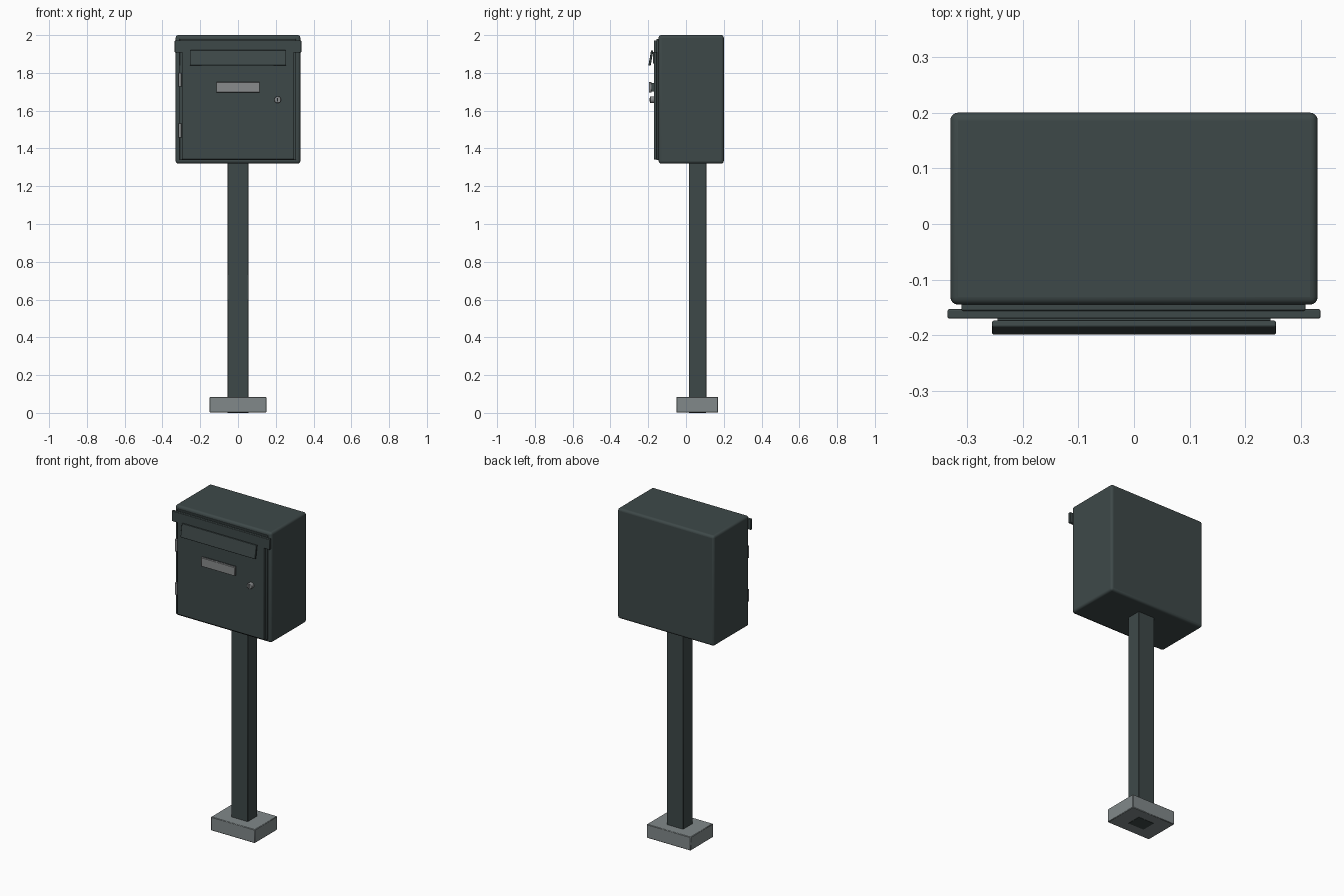
import bpy, math

if "Cube" in bpy.data.objects:
    bpy.data.objects.remove(bpy.data.objects["Cube"])


def material(name, rgb):
    m = bpy.data.materials.new(name)
    m.diffuse_color = (*rgb, 1)
    m.use_nodes = True
    m.node_tree.nodes["Principled BSDF"].inputs["Base Color"].default_value = m.diffuse_color
    return m


DARK = material("dark grey green paint", (0.048, 0.066, 0.066))
STONE = material("grey concrete", (0.22, 0.25, 0.255))
METAL = material("light grey metal", (0.25, 0.26, 0.265))
BLACK = material("black keyhole", (0.012, 0.014, 0.014))


def finish(o, name, mat, bevel, segments):
    o.name = name
    o.data.materials.append(mat)
    if bevel:
        b = o.modifiers.new("rounding", 'BEVEL')
        b.width, b.segments, b.limit_method = bevel, segments, 'ANGLE'
        bpy.ops.object.shade_smooth_by_angle(angle=math.radians(35))
    return o


def box(name, x, y, z, mat, bevel=0.0, segments=2, tilt=0.0):
    """Block given by its (low, high) limits on each axis."""
    bpy.ops.mesh.primitive_cube_add(
        size=1, location=[(a + b) / 2 for a, b in (x, y, z)])
    o = bpy.context.object
    o.scale = [b - a for a, b in (x, y, z)]
    bpy.ops.object.transform_apply(location=False, rotation=False, scale=True)
    o.rotation_euler.x = tilt
    return finish(o, name, mat, bevel, segments)


def rod(name, loc, radius, depth, mat, axis='Y', bevel=0.0):
    rot = (math.pi / 2, 0, 0) if axis == 'Y' else (0, 0, 0)
    bpy.ops.mesh.primitive_cylinder_add(
        vertices=24, radius=radius, depth=depth, location=loc, rotation=rot)
    bpy.ops.object.shade_smooth_by_angle(angle=math.radians(35))
    return finish(bpy.context.object, name, mat, bevel, 2)


# Foot and post (the post end shows in the underside of the foot)
box("foot", (-0.15, 0.15), (-0.05, 0.17), (0.001, 0.085), STONE, 0.003, 1)
box("post", (-0.056, 0.056), (0.015, 0.108), (0, 1.33), DARK, 0.002, 1)

# Letter box body
box("body", (-0.33, 0.33), (-0.145, 0.2), (1.32, 2.0), DARK, 0.014, 4)

# Door: backing, raised front panel, rain strip
box("door_backing", (-0.31, 0.308), (-0.156, -0.14), (1.338, 1.98), DARK, 0.003)
box("door_panel", (-0.297, 0.297), (-0.17, -0.15), (1.342, 1.93), DARK, 0.003)
box("rain_strip", (-0.335, 0.335), (-0.17, -0.153), (1.907, 1.972), DARK, 0.003)

# Mail slot with tilted flap
box("slot_plate", (-0.245, 0.245), (-0.174, -0.165), (1.85, 1.91), DARK)
box("slot_flap", (-0.255, 0.255), (-0.192, -0.18), (1.838, 1.92), DARK, 0.003, 2,
    math.radians(-10))

# Name plate in its holder
box("name_plate_mount", (-0.105, 0.105), (-0.185, -0.165), (1.702, 1.746), DARK)
box("name_plate", (-0.115, 0.115), (-0.197, -0.182), (1.697, 1.752), METAL, 0.002, 1)

# Lock and keyhole
rod("lock", (0.21, -0.178, 1.658), 0.018, 0.026, METAL, bevel=0.003)
box("keyhole", (0.207, 0.213), (-0.193, -0.188), (1.648, 1.668), BLACK)

# Hinges on the left edge of the door
for i, z in enumerate((1.763, 1.495)):
    rod(f"hinge_{i + 1}", (-0.308, -0.162, z), 0.008, 0.072, METAL, 'Z')
